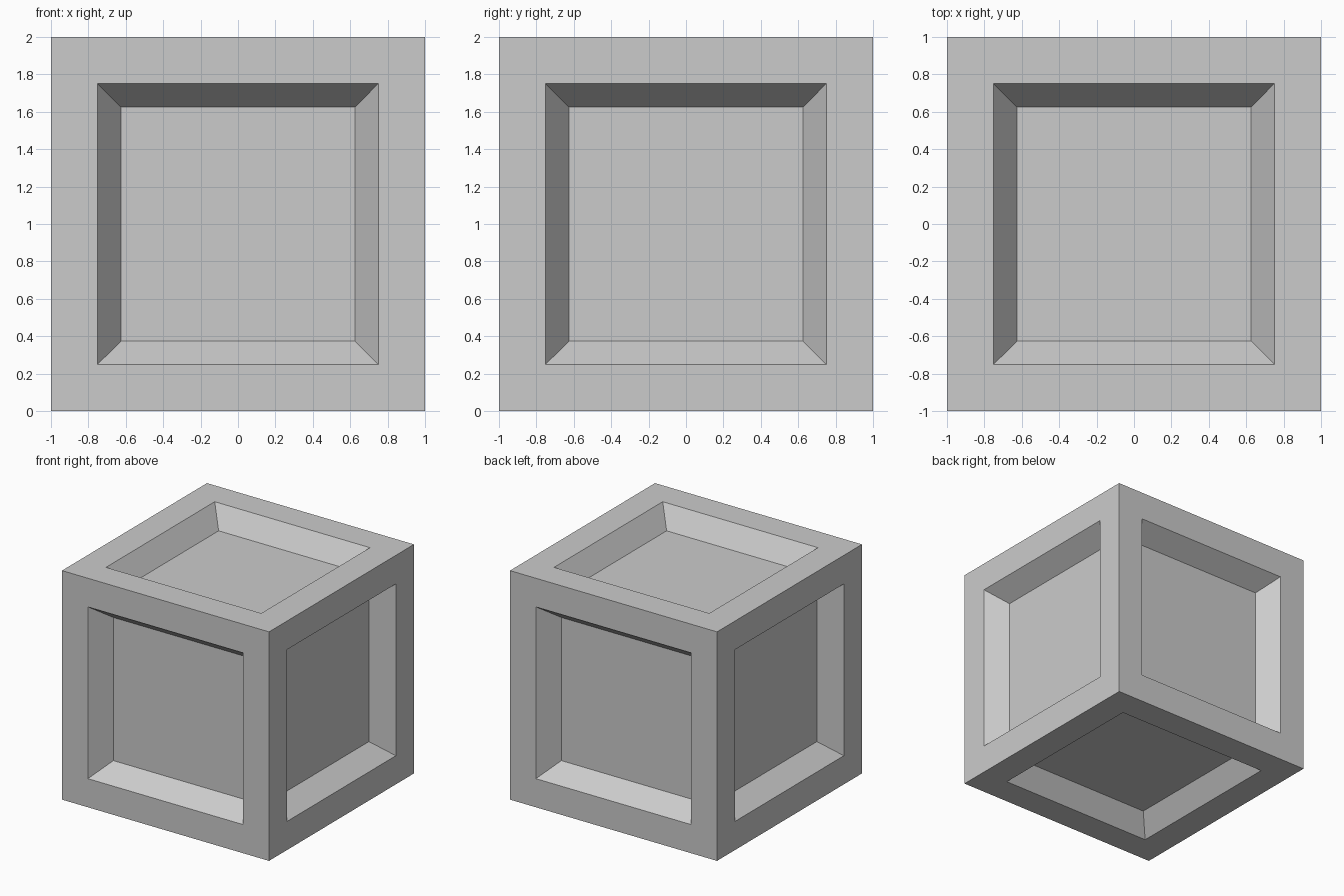
import bpy, bmesh
from mathutils import Matrix

if "Cube" in bpy.data.objects:
    bpy.data.objects.remove(bpy.data.objects["Cube"])

RIM = 0.25      # width of the flat frame on each side
SLOPE = 0.125   # inward run of the sloped recess walls
DEPTH = 0.173   # depth of the recessed panel

# Crate: a cube with a sloped recess in each of its six faces
bm = bmesh.new()
bmesh.ops.create_cube(bm, size=2, matrix=Matrix.Translation((0, 0, 1)))
panels = bm.faces[:]
bmesh.ops.inset_individual(bm, faces=panels, thickness=RIM, use_even_offset=True)
bmesh.ops.inset_individual(bm, faces=panels, thickness=SLOPE, depth=-DEPTH,
                           use_even_offset=True)

mesh = bpy.data.meshes.new("crate")
bm.to_mesh(mesh)
bm.free()
crate = bpy.data.objects.new("crate", mesh)
bpy.context.collection.objects.link(crate)
